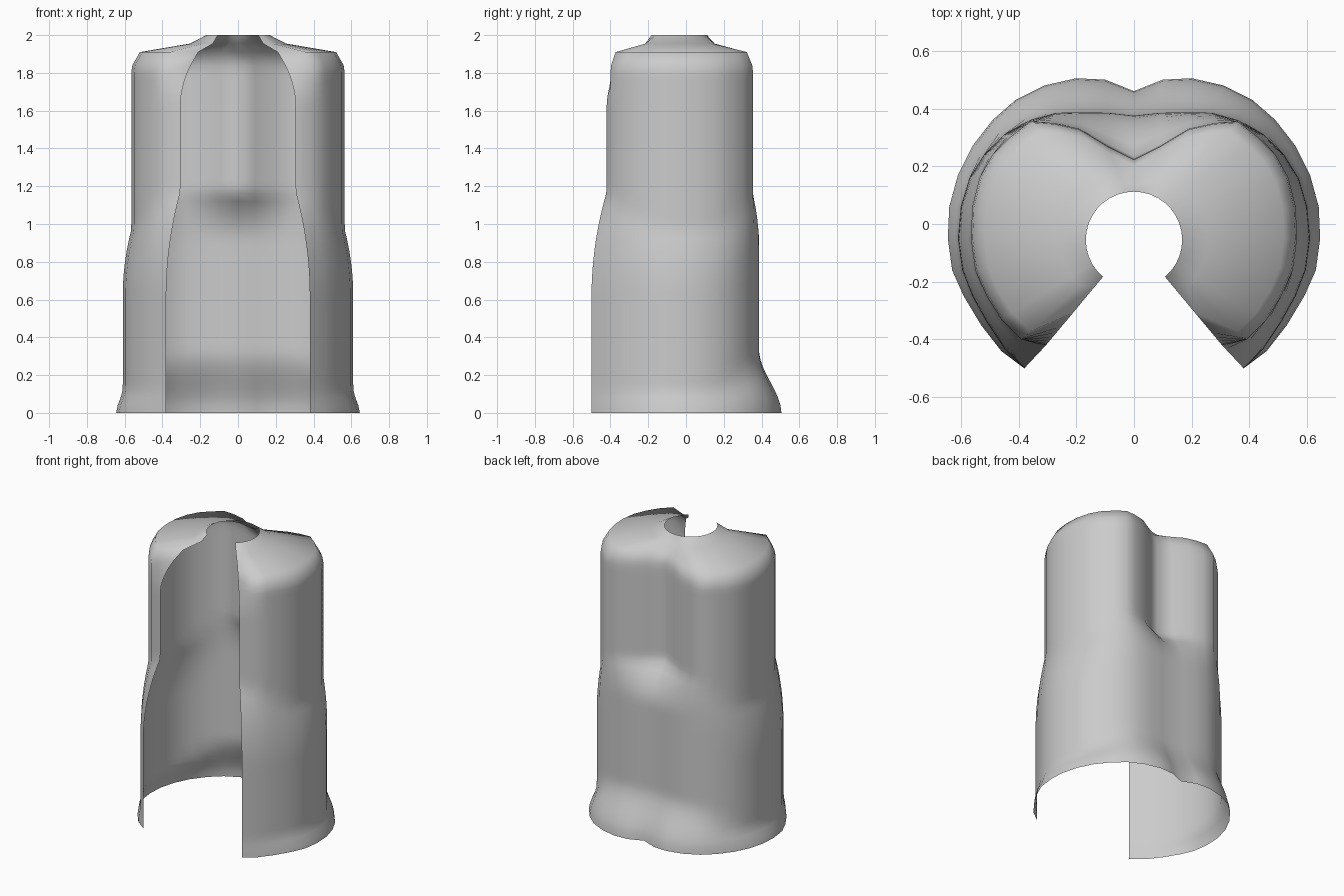
import bpy, bmesh, math
from mathutils import Vector

cube = bpy.data.objects.get("Cube")
if cube:
    bpy.data.objects.remove(cube)

# Half cross-sections, from the front opening round to the middle of the back
HEM = [(.38, -.5), (.46, -.44), (.53, -.35), (.59, -.25), (.63, -.16),
       (.645, -.05), (.64, .06), (.61, .17), (.56, .27), (.49, .36),
       (.41, .43), (.31, .48), (.2, .505), (.1, .5), (0, .46)]
BODY = [(.38, -.5), (.45, -.43), (.51, -.34), (.56, -.25), (.595, -.16),
        (.61, -.05), (.6, .06), (.57, .16), (.52, .24), (.45, .31),
        (.36, .36), (.27, .385), (.18, .387), (.09, .385), (0, .375)]
CHEST = [(.305, -.42), (.39, -.4), (.46, -.33), (.51, -.25), (.55, -.16),
         (.565, -.05), (.56, .06), (.535, .16), (.49, .24), (.43, .3),
         (.36, .355), (.28, .35), (.19, .33), (.09, .27), (0, .225)]
CENTRE = Vector((0, -.055))
NECK_RADIUS = .167
SHOULDER = 1.91
TOP = 2.0
LAST = len(BODY) - 1


def clamp(value):
    return max(0.0, min(1.0, value))


def smoothstep(value):
    value = clamp(value)
    return value * value * (3 - 2 * value)


def neck_point(index):
    """Point on the round collar opening, spread evenly by column."""
    start = math.atan2(-.125, .105)
    angle = start + (math.pi / 2 - start) * index / LAST
    return CENTRE + NECK_RADIUS * Vector((math.cos(angle), math.sin(angle)))


def wall_point(index, z):
    """Point on the hanging cloth at a given height."""
    hem, body, chest = (Vector(s[index]) for s in (HEM, BODY, CHEST))
    backness = smoothstep((index - LAST / 2) / (LAST / 4))
    frontness = clamp(1 - index / 4)
    # flared hem, taller at the back
    flare_height = .13 + .2 * backness
    point = body.lerp(hem, smoothstep(1 - z / flare_height))
    # step between the lower skirt and the narrower chest
    high = .97 + .2 * max(backness, frontness)
    low = .62 + .28 * backness
    fall = clamp((high - z) / (high - low))
    point = chest.lerp(point, 1 - (1 - fall) ** 2)
    # rounded shoulder, with the front edges drawn in further
    pull = .08 * clamp((z - 1.83) / (SHOULDER - 1.83))
    if index == 0:
        pull = .31 * clamp((z - 1.62) / (SHOULDER - 1.62)) ** 2
    return point.lerp(CENTRE, pull)


def cloth_point(index, z):
    if z <= SHOULDER:
        return wall_point(index, z)
    # shallow shoulder cone, then a short collar rise
    rim = wall_point(index, SHOULDER)
    spread = .25 if z < TOP else 0
    return neck_point(index).lerp(rim, spread)


# Cloak sheet: mirrored rings joined by quads
bm = bmesh.new()
heights = [step / 25 for step in range(47)] + [SHOULDER, 1.955, TOP]
rings = []
for z in heights:
    half = [cloth_point(index, z) for index in range(LAST + 1)]
    outline = half + [Vector((-p.x, p.y)) for p in reversed(half[:-1])]
    rings.append([bm.verts.new((p.x, p.y, z)) for p in outline])
for lower, upper in zip(rings, rings[1:]):
    for k in range(len(lower) - 1):
        bm.faces.new((lower[k], lower[k + 1], upper[k + 1], upper[k]))
mesh = bpy.data.meshes.new("cloak")
bm.to_mesh(mesh)
bm.free()

cloak = bpy.data.objects.new("cloak", mesh)
bpy.context.collection.objects.link(cloak)

# Plain grey cloth
grey = bpy.data.materials.new("grey_cloth")
grey.use_nodes = True
colour = (.6, .6, .6, 1)
grey.diffuse_color = colour
grey.node_tree.nodes["Principled BSDF"].inputs["Base Color"].default_value = colour
mesh.materials.append(grey)

bpy.ops.object.select_all(action='DESELECT')
cloak.select_set(True)
bpy.context.view_layer.objects.active = cloak
bpy.ops.object.shade_smooth_by_angle(angle=math.radians(60))
